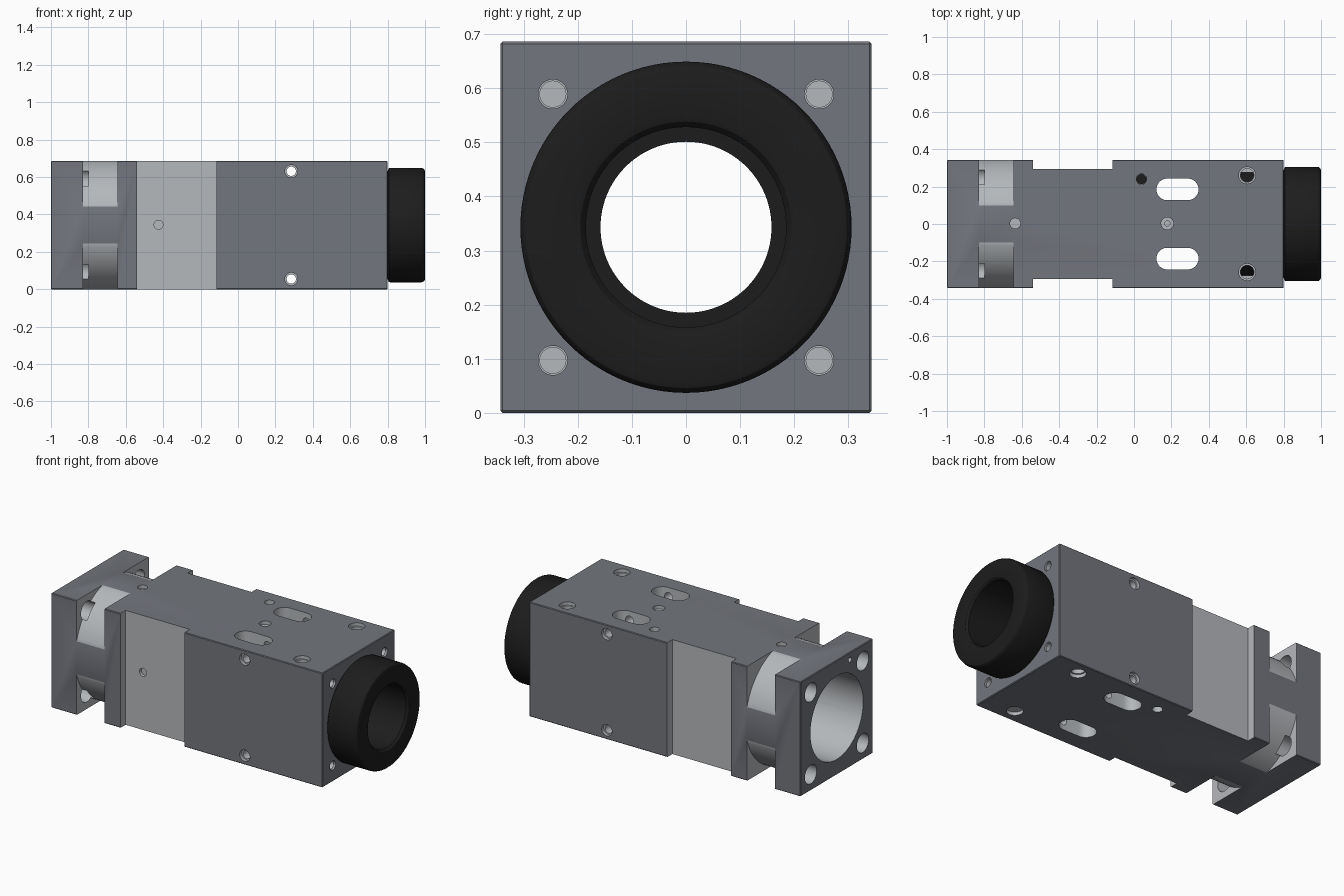
import bpy, bmesh, math
from mathutils import Vector

if "Cube" in bpy.data.objects:
    bpy.data.objects.remove(bpy.data.objects["Cube"])

H = 0.343          # half width of the square body, also height of its axis


def material(name, rgb):
    m = bpy.data.materials.new(name)
    m.diffuse_color = (*rgb, 1)
    m.use_nodes = True
    m.node_tree.nodes["Principled BSDF"].inputs["Base Color"].default_value = m.diffuse_color
    return m


DARK = material("dark_anodised", (0.17, 0.18, 0.205))
LIGHT = material("machined_metal", (0.46, 0.48, 0.50))
BLACK = material("black", (0.012, 0.012, 0.012))


def prism(name, pts, axis, a, b, mat):
    """Extrude a 2D profile along an axis from a to b."""
    place = {"x": lambda u, v, w: (w, u, v),
             "y": lambda u, v, w: (u, w, v),
             "z": lambda u, v, w: (u, v, w)}[axis]
    bm = bmesh.new()
    lo = [bm.verts.new(place(u, v, a)) for u, v in pts]
    hi = [bm.verts.new(place(u, v, b)) for u, v in pts]
    bm.faces.new(lo)
    bm.faces.new(hi)
    for i in range(len(pts)):
        j = (i + 1) % len(pts)
        bm.faces.new((lo[i], lo[j], hi[j], hi[i]))
    bmesh.ops.recalc_face_normals(bm, faces=bm.faces)
    me = bpy.data.meshes.new(name)
    bm.to_mesh(me)
    bm.free()
    me.materials.append(mat)
    ob = bpy.data.objects.new(name, me)
    bpy.context.collection.objects.link(ob)
    return ob


def rect(u0, v0, u1, v1):
    return [(u0, v0), (u1, v0), (u1, v1), (u0, v1)]


def circle(u, v, r, n=32):
    return [(u + r * math.cos(2 * math.pi * i / n), v + r * math.sin(2 * math.pi * i / n)) for i in range(n)]


def slot(u0, u1, v, r, n=14):
    right = [(u1 - r + r * math.sin(math.pi * i / n), v - r * math.cos(math.pi * i / n)) for i in range(n + 1)]
    left = [(u0 + r - r * math.sin(math.pi * i / n), v + r * math.cos(math.pi * i / n)) for i in range(n + 1)]
    return right + left


def activate(ob):
    bpy.ops.object.select_all(action="DESELECT")
    ob.select_set(True)
    bpy.context.view_layer.objects.active = ob


def cut(pts, axis, a, b, mat=LIGHT):
    """Subtract a prism from the body."""
    c = prism("cutter", pts, axis, a, b, mat)
    c.hide_render = True
    activate(body)
    m = body.modifiers.new("cut", "BOOLEAN")
    m.operation, m.solver, m.object = "DIFFERENCE", "EXACT", c
    m.material_mode = "TRANSFER"
    bpy.ops.object.modifier_apply(modifier=m.name)
    bpy.data.objects.remove(c)


# Square body with slightly broken edges
body = prism("body", rect(-H, 0, H, 2 * H), "x", -1, 0.8, DARK)
activate(body)
bev = body.modifiers.new("edge", "BEVEL")
bev.width, bev.segments = 0.004, 1
bpy.ops.object.modifier_apply(modifier="edge")

# Main bore and the wider seat for the barrel
cut(circle(0, H, 0.25, 96), "x", -1.1, 0.45)
cut(circle(0, H, 0.295, 96), "x", 0.4, 0.9)

# Side recesses
for s in (-1, 1):
    cut(rect(-0.54, -0.1, -0.115, 0.8), "y", *sorted((s * 0.293, s * 0.5)))

# Corner pockets around the bore, flange holes and end tapped holes
R = 0.357
a0 = math.acos(H / R)
arc = [a0 + (math.pi / 2 - 2 * a0) * i / 20 for i in range(21)]
pocket = [(R * math.cos(t), R * math.sin(t)) for t in arc]
pocket += [(pocket[-1][0], 0.4), (0.4, 0.4), (0.4, pocket[0][1])]
for sy in (-1, 1):
    for sz in (-1, 1):
        cut([(sy * u, H + sz * v) for u, v in pocket], "x", -0.83, -0.645)
        cy, cz = sy * 0.246, H + sz * 0.246
        cut(circle(cy, cz, 0.056), "x", -1.1, -0.8)
        cut(circle(cy, cz, 0.027), "x", 0.79, 0.9)
        cut(circle(cy, cz, 0.024), "x", 0.70, 0.85)

# Paired long slots and the cross pin holes that run through them
for s in (-1, 1):
    cut(slot(0.12, 0.345, s * 0.185, 0.058), "z", -0.1, 0.8)
    z = H + s * 0.288
    cut(circle(0.285, z, 0.025), "y", -0.5, 0.5)
    for t in (-1, 1):
        cut(circle(0.285, z, 0.034), "y", *sorted((t * 0.325, t * 0.5)))

# Clamp screw holes on top and underside, down to the barrel
for s in (-1, 1):
    ends = lambda d: sorted((H + s * (H - d), H + s * 0.5))
    for y in (-0.257, 0.26):
        cut(circle(0.605, y, 0.045), "z", *ends(0.02))
        cut(circle(0.605, y, 0.036), "z", *ends(0.24))
    cut(circle(0.04, 0.24, 0.028), "z", *ends(0.16))
    plug = prism("set_screw", circle(0.04, 0.24, 0.027), "z", *sorted((H + s * 0.185, H + s * 0.22)), BLACK)

# Small blind holes: top, front recess and flange end
cut(circle(0.178, 0.003, 0.033), "z", 2 * H - 0.02, 0.8)
cut(circle(0.178, 0.003, 0.014), "z", 2 * H - 0.06, 0.8)
cut(circle(-0.635, 0.003, 0.028), "z", 2 * H - 0.02, 0.8)
cut(circle(-0.425, 0.345, 0.024), "y", -0.4, -0.275)
cut(circle(-0.124, 0.643, 0.015), "x", -1.1, -0.95)

# Black barrel: lathed ring with rounded rims and a stepped bore
profile = [(0.4, 0.158), (0.4, 0.29), (0.803, 0.29), (0.803, 0.296), (0.806, 0.303), (0.813, 0.306),
           (0.98, 0.306), (0.99, 0.303), (0.997, 0.297), (1.0, 0.288),
           (1.0, 0.205), (0.997, 0.195), (0.985, 0.185), (0.65, 0.185), (0.65, 0.158)]
bm = bmesh.new()
vs = [bm.verts.new((x, 0, H + r)) for x, r in profile]
es = [bm.edges.new((vs[i], vs[(i + 1) % len(vs)])) for i in range(len(vs))]
bmesh.ops.spin(bm, geom=vs + es, cent=Vector((0, 0, H)), axis=(1, 0, 0), angle=2 * math.pi, steps=96)
bmesh.ops.remove_doubles(bm, verts=bm.verts, dist=1e-5)
bmesh.ops.recalc_face_normals(bm, faces=bm.faces)
me = bpy.data.meshes.new("barrel")
bm.to_mesh(me)
bm.free()
me.materials.append(BLACK)
barrel = bpy.data.objects.new("barrel", me)
bpy.context.collection.objects.link(barrel)

# Smooth shading with sharp edges kept
for ob in (body, barrel):
    activate(ob)
    bpy.ops.object.shade_smooth_by_angle(angle=math.radians(30))
